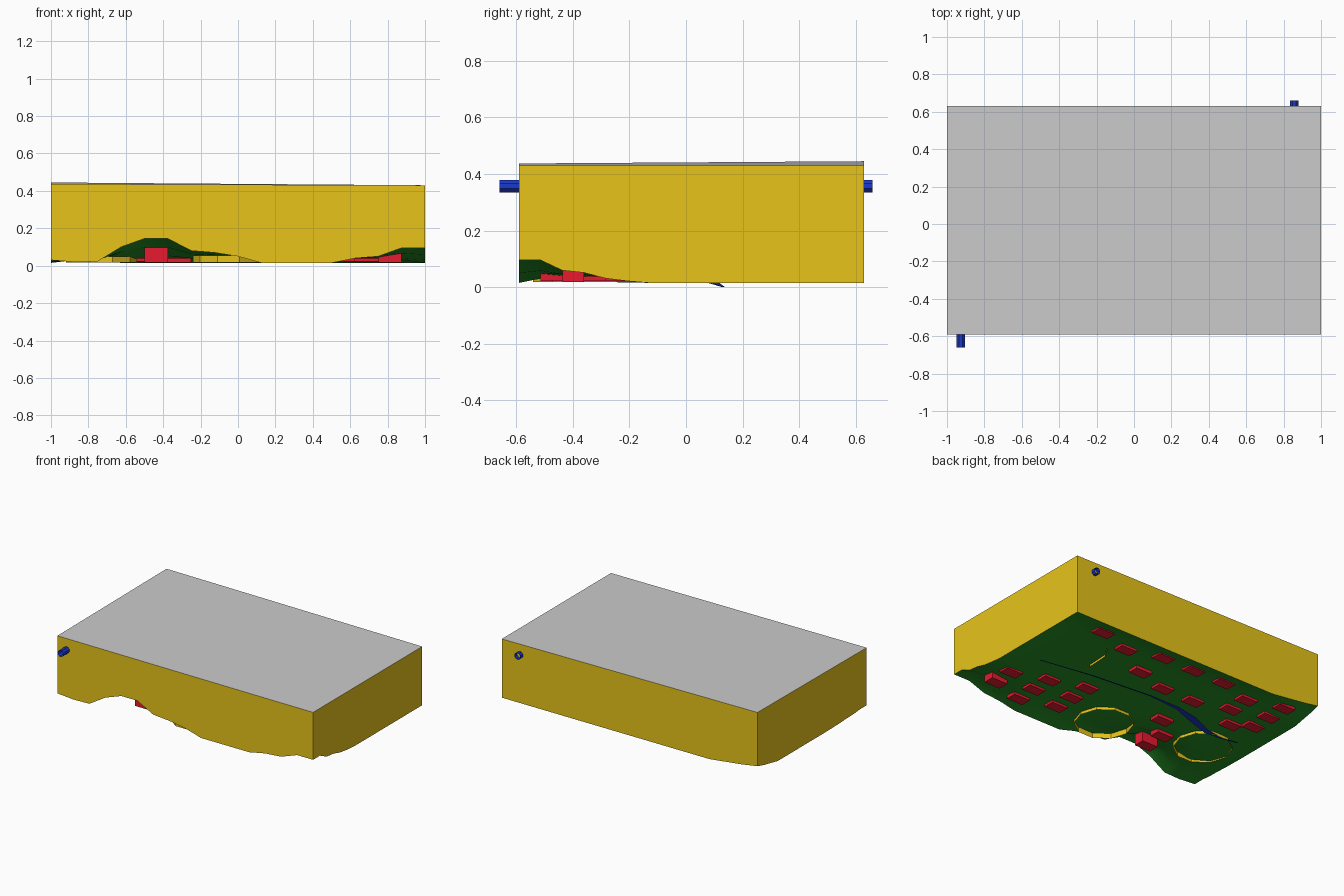
import bpy, bmesh, math

if "Cube" in bpy.data.objects:
    bpy.data.objects.remove(bpy.data.objects["Cube"])

N = 16
X0, X1, Y0, Y1 = -1.0, 1.0, -0.59, 0.63
DX, DY = (X1 - X0) / N, (Y1 - Y0) / N
LOW = 0.015

# heights of the terrain edge along the front, left to right
FRONT = [.03, .02, .023, .10, .145, .145, .08, .07, .05,
         LOW, LOW, LOW, LOW, .04, .05, .095, .095]
FADE = [1, 1, .55, .45, .2, .08]          # how the front edge fades inward, row by row
RIM = [LOW, .03]                          # gentle dip around the border
BACK_LEFT = [.05, .03, .015]              # raised back left corner


def material(name, rgb):
    m = bpy.data.materials.new(name)
    m.diffuse_color = (*rgb, 1)
    m.use_nodes = True
    m.node_tree.nodes["Principled BSDF"].inputs["Base Color"].default_value = m.diffuse_color
    return m


GREEN = material("green", (.02, .30, .02))
YELLOW = material("yellow", (.80, .55, .01))
RED = material("red", (.80, .01, .03))
BLUE = material("blue", (.01, .04, .60))


def make(name, verts, faces, mat=None, smooth=False):
    me = bpy.data.meshes.new(name)
    me.from_pydata(verts, [], faces)
    if mat:
        me.materials.append(mat)
    for p in me.polygons:
        p.use_smooth = smooth
    ob = bpy.data.objects.new(name, me)
    bpy.context.collection.objects.link(ob)
    return ob


def height(i, j):
    """Terrain height at grid column i (from the left) and row j (from the front)."""
    d = min(i, j, N - i, N - j)
    z = RIM[d] if d < len(RIM) else .038
    if j < len(FADE):
        z = max(z if j else LOW, LOW + (FRONT[i] - LOW) * FADE[j] + (z - LOW) * .5)
    c = i + (N - j)
    if c < len(BACK_LEFT):
        z += BACK_LEFT[c]
    return z


def point(i, j):
    return (X0 + i * DX, Y0 + j * DY, height(i, j))


def top_z(x, y):
    """The lid tilts slightly up to the back left corner."""
    s, t = (X1 - x) / 2, (y - Y0) / (Y1 - Y0)
    return .43 + s * (.007 + .008 * t)


# terrain, facing down
k = N + 1
make("terrain", [point(i, j) for j in range(k) for i in range(k)],
     [(j * k + i, (j + 1) * k + i, (j + 1) * k + i + 1, j * k + i + 1)
      for j in range(N) for i in range(N)], GREEN, True)

# four walls between the terrain edge and the lid
loop = ([(i, 0) for i in range(N)] + [(N, j) for j in range(N)] +
        [(i, N) for i in range(N, 0, -1)] + [(0, j) for j in range(N, 0, -1)])
low = [point(*c) for c in loop]
n = len(low)
high = [(x, y, top_z(x, y)) for x, y, z in low]
make("walls", low + high,
     [(a, (a + 1) % n, n + (a + 1) % n, n + a) for a in range(n)], YELLOW)

# lid
make("lid", [(x, y, top_z(x, y)) for x, y in
             ((X0, Y0), (X1, Y0), (X1, Y1), (X0, Y1))], [(0, 1, 2, 3)])

# houses: one grid cell each, counted from the back right corner
HOUSES = [(2, 1), (4, 2), (6, 4), (6, 1), (8, 1), (10, 1), (8, 5), (10, 5),
          (12, 4), (12, 2), (14, 1), (14, 3), (14, 5), (13, 6), (10, 9),
          (11, 11), (11, 13), (1, 11), (1, 13), (3, 10), (3, 12), (3, 14),
          (5, 9), (5, 11), (5, 13)]
for a, b in HOUSES:
    i, j = N - 1 - a, N - 1 - b
    cells = [(i, j), (i + 1, j), (i + 1, j + 1), (i, j + 1)]
    pts = [point(*c) for c in cells]
    base = LOW + .002 if (a, b) in [(6, 4), (10, 9), (11, 11), (11, 13), (1, 13)] else .022
    v = [(x, y, base) for x, y, z in pts] + [(x, y, max(z, base + .01)) for x, y, z in pts]
    make("house", v, [(3, 2, 1, 0), (4, 5, 6, 7)] +
         [(q, (q + 1) % 4, 4 + (q + 1) % 4, 4 + q) for q in range(4)], RED)


def bank(name, path, z0, z1, closed):
    """Upright open strip along a path."""
    m = len(path)
    v = [(x, y, z0) for x, y in path] + [(x, y, z1) for x, y in path]
    make(name, v, [(q, (q + 1) % m, m + (q + 1) % m, m + q)
                   for q in range(m if closed else m - 1)], YELLOW)


def ring(cx, cy, r):
    return [(cx + r * math.cos(t * math.tau / 10), cy + r * math.sin(t * math.tau / 10))
            for t in range(10)]


# yellow banks
bank("bank_middle", ring(-.05, -.36, .19), .018, .055, True)
bank("bank_left", ring(-.73, -.19, .19), .018, .05, True)
bank("bank_right", [(.54, .38), (.49, .295), (.48, .136)], .022, .05, False)

# river ribbon: x, y, z, half width
RIVER = [(.78, 0, .022, .004), (.4, .065, .02, .005), (-.03, .13, .001, .006),
         (-.28, .10, .017, .015), (-.45, .05, .018, .03), (-.62, -.015, .02, .02),
         (-.74, -.02, .02, .007), (-.86, 0, .022, .006)]
v = [(x, y + s * w, z) for x, y, z, w in RIVER for s in (-1, 1)]
make("river", v, [(2 * q, 2 * q + 1, 2 * q + 3, 2 * q + 2)[::-1]
                  for q in range(len(RIVER) - 1)], BLUE)


# open pipes through the walls
def pipe(name, x, ya, yb):
    R, S = .024, 8
    ring_pts = [(x + R * math.cos((t + .5) * math.tau / S),
                 .357 + R * math.sin((t + .5) * math.tau / S)) for t in range(S)]
    vs = [(a, y, b) for y in (ya, yb) for a, b in ring_pts]
    make(name, vs, [(S + t, S + (t + 1) % S, (t + 1) % S, t) for t in range(S)], BLUE)


pipe("inlet_pipe", -.927, -.66, -.56)
pipe("outlet_pipe", .857, .60, .66)
